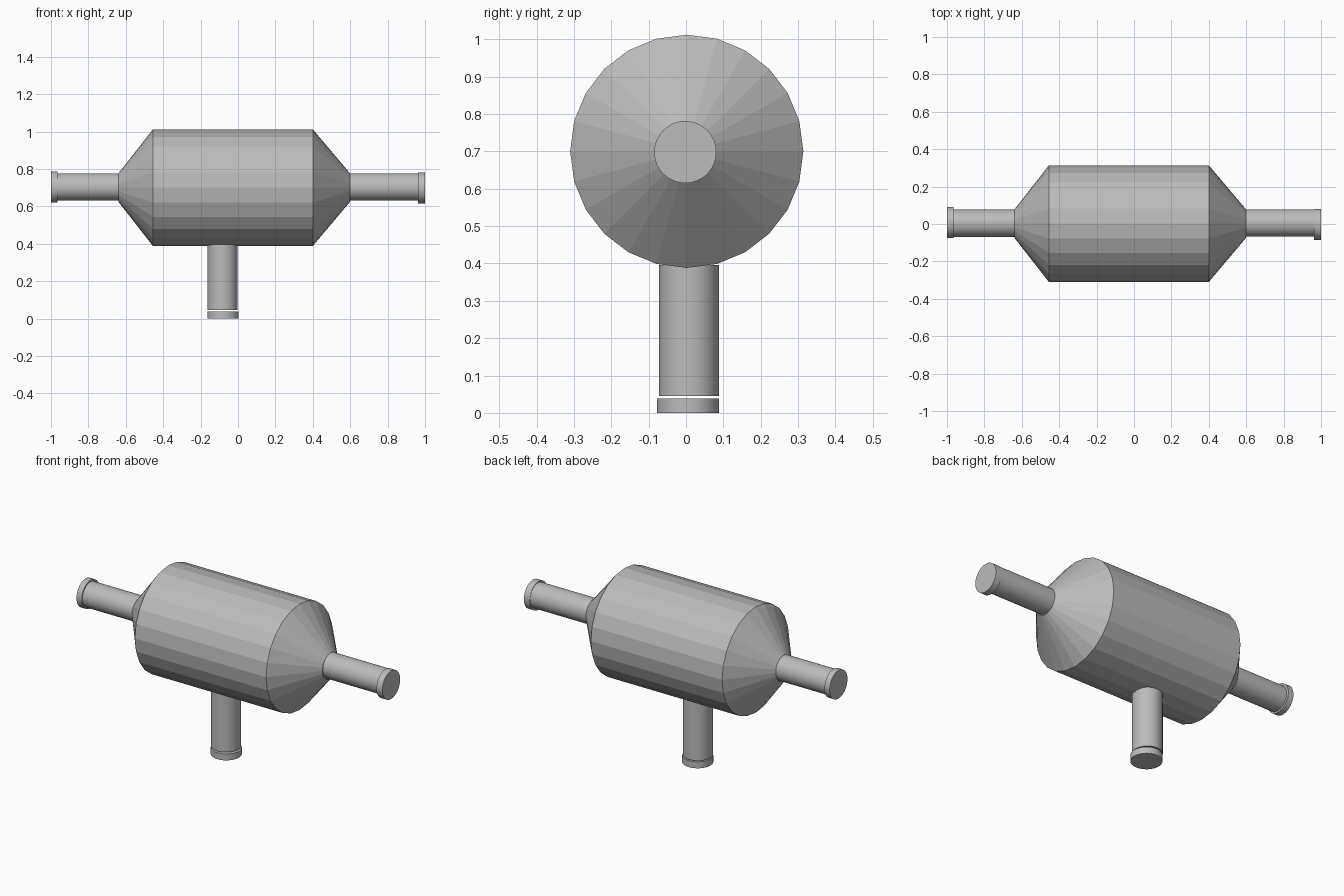
import bpy
import bmesh
from math import radians, pi
from mathutils import Matrix, Vector

cube = bpy.data.objects.get("Cube")
if cube:
    bpy.data.objects.remove(cube, do_unlink=True)

metal = bpy.data.materials.new("grey_metal")
GREY = (0.5, 0.5, 0.5, 1)
metal.use_nodes = True
metal.diffuse_color = GREY
metal.node_tree.nodes["Principled BSDF"].inputs["Base Color"].default_value = GREY

ALONG_X = Matrix.Rotation(pi / 2, 4, "Y")
UPRIGHT = Matrix.Identity(4)


def turned(name, profile, origin, axis, sides, smooth):
    """Closed solid of revolution from (distance along axis, radius) pairs."""
    bm = bmesh.new()
    rings = []
    for dist, radius in profile:
        ring = bmesh.ops.create_circle(bm, segments=sides, radius=radius,
                                       matrix=Matrix.Translation((0, 0, dist)))
        rings.append(ring["verts"])
    for low, high in zip(rings, rings[1:]):
        for i in range(sides):
            j = (i + 1) % sides
            bm.faces.new((low[i], low[j], high[j], high[i]))
    bm.faces.new(rings[0])
    bm.faces.new(rings[-1])
    bmesh.ops.recalc_face_normals(bm, faces=bm.faces)
    bm.transform(Matrix.Translation(Vector(origin)) @ axis)
    mesh = bpy.data.meshes.new(name)
    bm.to_mesh(mesh)
    bm.free()
    mesh.materials.append(metal)
    obj = bpy.data.objects.new(name, mesh)
    bpy.context.collection.objects.link(obj)
    if smooth:
        bpy.ops.object.select_all(action="DESELECT")
        obj.select_set(True)
        bpy.context.view_layer.objects.active = obj
        bpy.ops.object.shade_smooth_by_angle(angle=radians(30))
    return obj


# Faceted drum with a cone at each end
turned("drum_body", [(-0.64, 0.075), (-0.455, 0.312), (0.4, 0.312), (0.6, 0.075)],
       (0, 0.002, 0.7), ALONG_X, 24, False)

# Side pipes and their end collars
turned("right_pipe", [(-0.97, 0.073), (-0.635, 0.073)], (0, 0.004, 0.703), ALONG_X, 64, True)
turned("right_collar", [(-1, 0.083), (-0.966, 0.083)], (0, 0.008, 0.703), ALONG_X, 64, True)
turned("left_pipe", [(0.595, 0.073), (0.965, 0.073)], (0, 0.005, 0.703), ALONG_X, 64, True)
turned("left_collar", [(0.962, 0.083), (1, 0.083)], (0, -0.002, 0.698), ALONG_X, 64, True)

# Bottom outlet pipe with a separate collar just below it
turned("bottom_pipe", [(0.045, 0.08), (0.396, 0.08)], (-0.083, 0.008, 0), UPRIGHT, 64, True)
turned("bottom_collar", [(0, 0.083), (0.038, 0.083)], (-0.08, 0.005, 0), UPRIGHT, 64, True)
